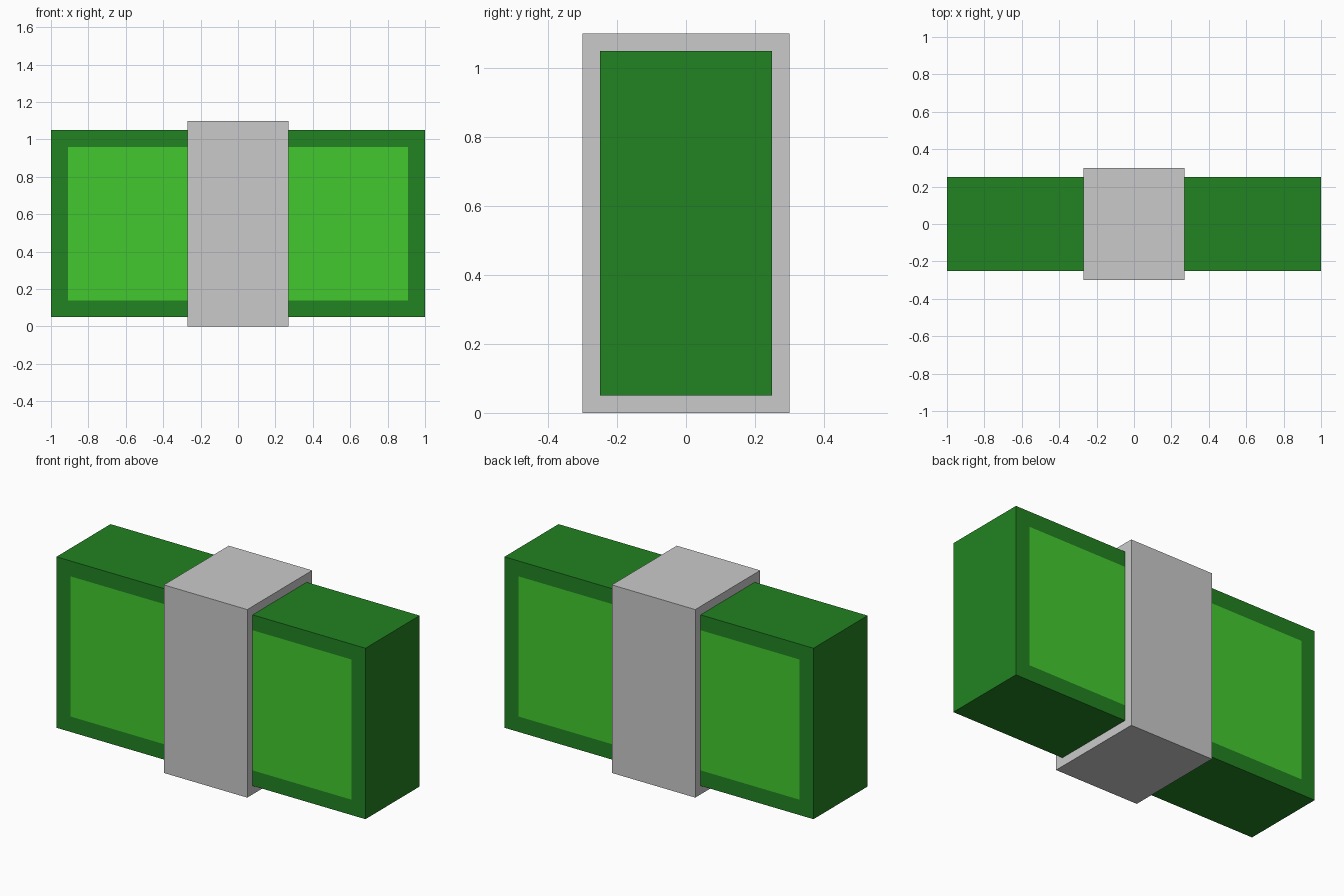
import bpy, bmesh
from mathutils import Matrix

if "Cube" in bpy.data.objects:
    bpy.data.objects.remove(bpy.data.objects["Cube"])


def material(name, rgb):
    """Make a flat colour from 0-255 sRGB values."""
    mat = bpy.data.materials.new(name)
    lin = [((c / 255 + 0.055) / 1.055) ** 2.4 for c in rgb]
    mat.diffuse_color = (*lin, 1)
    mat.use_nodes = True
    mat.node_tree.nodes["Principled BSDF"].inputs["Base Color"].default_value = mat.diffuse_color
    return mat


def box(name, size, z_mid, mats, inset=0):
    """Box centred on x and y; optionally inset the front and back faces."""
    bm = bmesh.new()
    bmesh.ops.create_cube(bm, size=1, matrix=Matrix.Translation((0, 0, z_mid)) @ Matrix.Diagonal((*size, 1)))
    if inset:
        bm.normal_update()
        panels = [f for f in bm.faces if abs(f.normal.y) > 0.9]
        bmesh.ops.inset_individual(bm, faces=panels, thickness=inset, use_even_offset=True)
        for f in panels:
            f.material_index = 1
    mesh = bpy.data.meshes.new(name)
    bm.to_mesh(mesh)
    bm.free()
    for m in mats:
        mesh.materials.append(m)
    obj = bpy.data.objects.new(name, mesh)
    bpy.context.collection.objects.link(obj)
    return obj


dark_green = material("dark_green", (34, 130, 34))
light_green = material("light_green", (67, 201, 47))
grey = material("light_grey", (202, 202, 202))

# Banknote stack with lighter panels inset on front and back
box("note_stack", (2.0, 0.5, 1.0), 0.55, [dark_green, light_green], inset=0.09)
# Paper band wrapped around the middle
box("paper_band", (0.54, 0.6, 1.1), 0.55, [grey])
